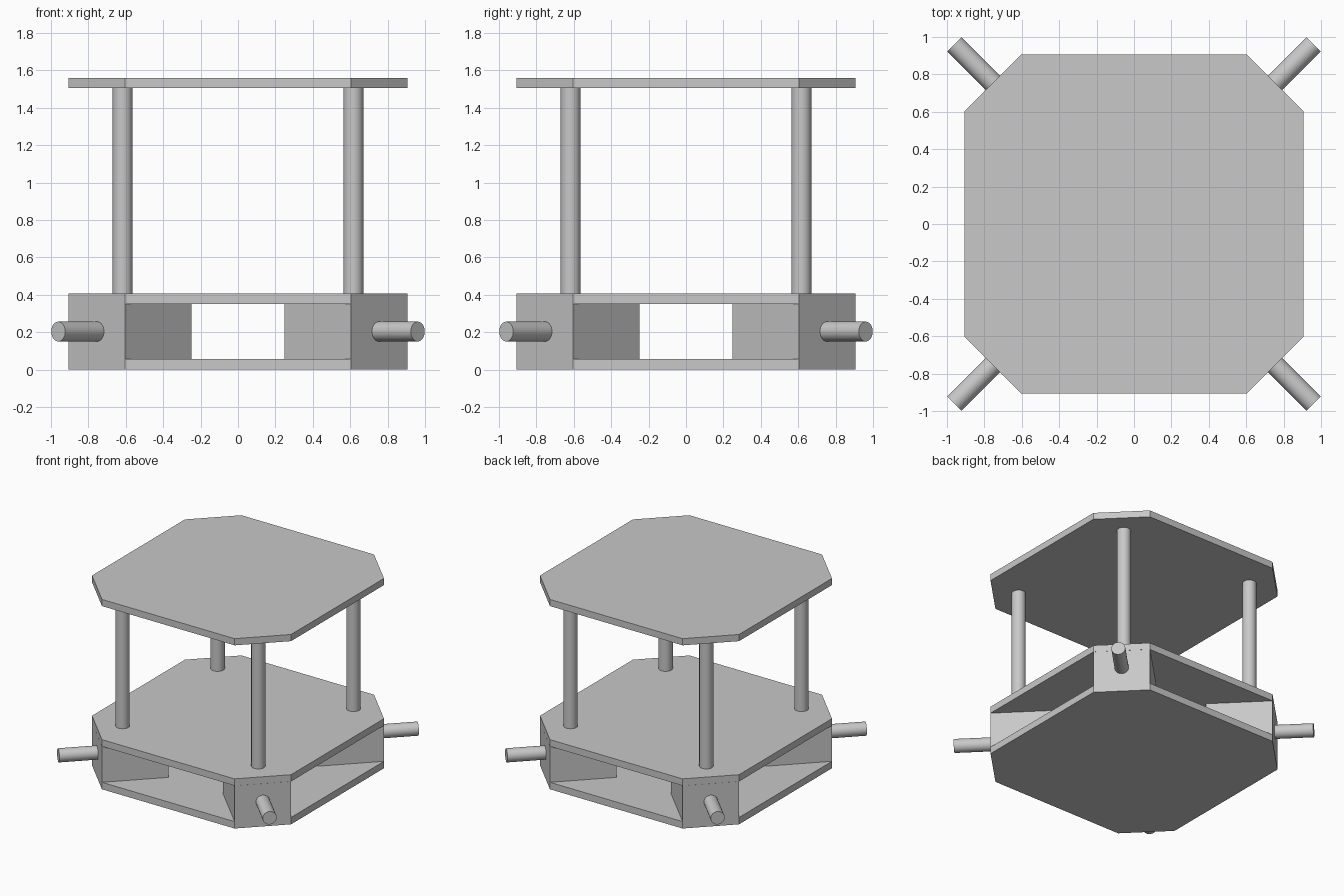
import bpy
import bmesh
import math
from mathutils import Matrix, Vector

cube = bpy.data.objects.get("Cube")
if cube:
    bpy.data.objects.remove(cube, do_unlink=True)

# Shared dimensions
HALF, FLAT = 0.905, 0.603        # plate half width and half length of its straight sides
LOWER_BOTTOM, LOWER_TOP = 0.0, 0.057
DECK_BOTTOM, DECK_TOP = 0.352, 0.408
ROOF_BOTTOM, ROOF_TOP = 1.505, 1.56
ROD_RADIUS = 0.053
FACE = (HALF + FLAT) / math.sqrt(2)      # distance of the cut corner from the centre
BLOCK_WIDTH = (HALF - FLAT) * math.sqrt(2)
BLOCK_LENGTH = 0.502

grey = bpy.data.materials.new("light grey")
grey.use_nodes = True
colour = (0.58, 0.58, 0.58, 1)
grey.diffuse_color = colour
grey.node_tree.nodes["Principled BSDF"].inputs["Base Color"].default_value = colour


def finish(name, bm, smooth=False):
    bmesh.ops.recalc_face_normals(bm, faces=bm.faces)
    mesh = bpy.data.meshes.new(name)
    bm.to_mesh(mesh)
    bm.free()
    mesh.materials.append(grey)
    obj = bpy.data.objects.new(name, mesh)
    bpy.context.collection.objects.link(obj)
    if smooth:
        bpy.ops.object.select_all(action="DESELECT")
        obj.select_set(True)
        bpy.context.view_layer.objects.active = obj
        bpy.ops.object.shade_smooth_by_angle(angle=math.radians(35))
    return obj


def plate(name, bottom, top):
    """Square plate with cut corners."""
    bm = bmesh.new()
    outline = []
    for k in range(4):
        turn = Matrix.Rotation(k * math.pi / 2, 4, "Z")
        for y in (-FLAT, FLAT):
            outline.append(bm.verts.new(turn @ Vector((HALF, y, bottom))))
    base = bm.faces.new(outline)
    grown = bmesh.ops.extrude_face_region(bm, geom=[base])["geom"]
    moved = [g for g in grown if isinstance(g, bmesh.types.BMVert)]
    bmesh.ops.translate(bm, verts=moved, vec=(0, 0, top - bottom))
    return finish(name, bm)


def rod(name, length, matrix):
    bm = bmesh.new()
    bmesh.ops.create_cone(bm, cap_ends=True, segments=32, radius1=ROD_RADIUS,
                          radius2=ROD_RADIUS, depth=length, matrix=matrix)
    return finish(name, bm, smooth=True)


def block(name, matrix):
    bm = bmesh.new()
    size = Matrix.Diagonal((BLOCK_LENGTH, BLOCK_WIDTH, DECK_BOTTOM - LOWER_TOP, 1))
    bmesh.ops.create_cube(bm, size=1, matrix=matrix @ size)
    return finish(name, bm)


# Three plates
plate("lower_plate", LOWER_BOTTOM, LOWER_TOP)
plate("middle_plate", DECK_BOTTOM, DECK_TOP)
plate("top_plate", ROOF_BOTTOM, ROOF_TOP)

# Corner block, outward shaft and upright post at each corner
MID = DECK_TOP / 2
POST_DISTANCE = 0.617 * math.sqrt(2)
SHAFT_END = 0.961 * math.sqrt(2)
POST_HEIGHT = ROOF_BOTTOM - DECK_TOP
for i, corner in enumerate(("back_left", "back_right", "front_right", "front_left")):
    turn = Matrix.Rotation(math.pi / 4 + i * math.pi / 2, 4, "Z")
    block(corner + "_block",
          turn @ Matrix.Translation((FACE - BLOCK_LENGTH / 2, 0, MID)))
    rod(corner + "_shaft", SHAFT_END - FACE,
        turn @ Matrix.Translation(((SHAFT_END + FACE) / 2, 0, MID))
        @ Matrix.Rotation(math.pi / 2, 4, "Y"))
    rod(corner + "_post", POST_HEIGHT,
        turn @ Matrix.Translation((POST_DISTANCE, 0, DECK_TOP + POST_HEIGHT / 2)))
